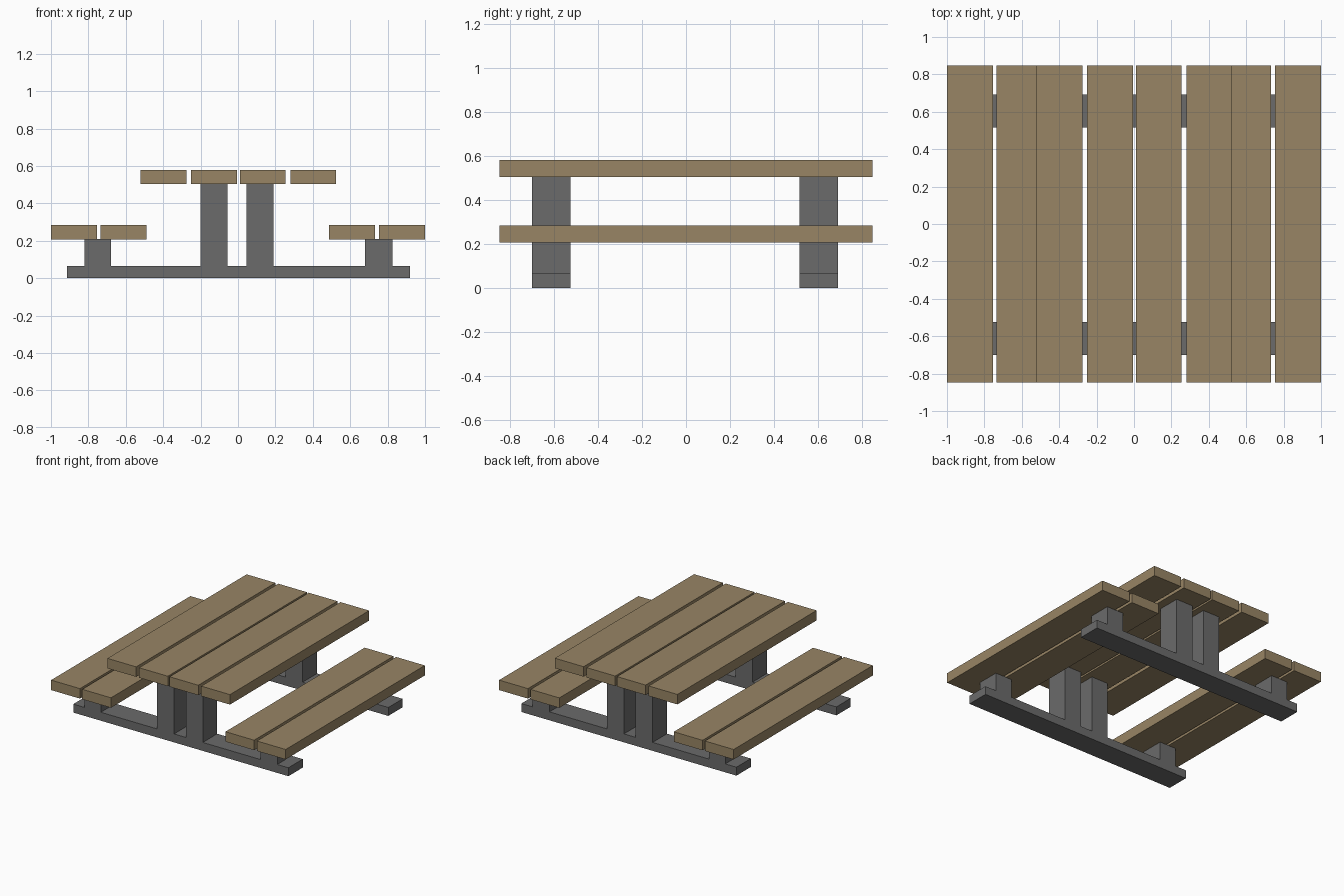
import bpy
import bmesh

cube = bpy.data.objects.get("Cube")
if cube:
    bpy.data.objects.remove(cube, do_unlink=True)


def make_material(name, color):
    mat = bpy.data.materials.new(name)
    mat.use_nodes = True
    mat.diffuse_color = color
    mat.node_tree.nodes["Principled BSDF"].inputs["Base Color"].default_value = color
    return mat


wood = make_material("tan wood", (0.315, 0.235, 0.13, 1))
metal = make_material("dark grey", (0.147, 0.147, 0.147, 1))


def extrude_profile(name, points, y_front, y_back, mat):
    """Extrude an (x, z) outline along y."""
    bm = bmesh.new()
    face = bm.faces.new([bm.verts.new((x, y_front, z)) for x, z in points])
    result = bmesh.ops.extrude_face_region(bm, geom=[face])
    moved = [v for v in result["geom"] if isinstance(v, bmesh.types.BMVert)]
    bmesh.ops.translate(bm, verts=moved, vec=(0, y_back - y_front, 0))
    bmesh.ops.recalc_face_normals(bm, faces=bm.faces)
    mesh = bpy.data.meshes.new(name)
    bm.to_mesh(mesh)
    bm.free()
    mesh.materials.append(mat)
    obj = bpy.data.objects.new(name, mesh)
    bpy.context.collection.objects.link(obj)
    return obj


def plank(name, x, z, width=0.245, thickness=0.077, half_length=0.848):
    outline = [(x, z), (x + width, z), (x + width, z + thickness), (x, z + thickness)]
    extrude_profile(name, outline, -half_length, half_length, wood)


# Table top and bench seats
TABLE_Z, SEAT_Z = 0.503, 0.207
for i, x in enumerate((-0.52, -0.25, 0.01, 0.28)):
    plank(f"table_plank_{i + 1}", x, TABLE_Z)
for side, xs in (("right", (-1.0, -0.735)), ("left", (0.487, 0.755))):
    for i, x in enumerate(xs):
        plank(f"{side}_seat_plank_{i + 1}", x, SEAT_Z)

# Frame outline: ground beam with two seat posts and two table posts
BEAM_Z = 0.065
posts = [(-0.82, -0.68, SEAT_Z + 0.002), (-0.2, -0.055, TABLE_Z),
         (0.045, 0.19, TABLE_Z), (0.68, 0.825, SEAT_Z + 0.002)]
outline = [(0.92, BEAM_Z), (0.92, 0), (-0.915, 0), (-0.915, BEAM_Z)]
for x0, x1, top in posts:
    outline += [(x0, BEAM_Z), (x0, top), (x1, top), (x1, BEAM_Z)]

for name, y in (("front_frame", -0.7), ("back_frame", 0.517)):
    extrude_profile(name, outline, y, y + 0.175, metal)
